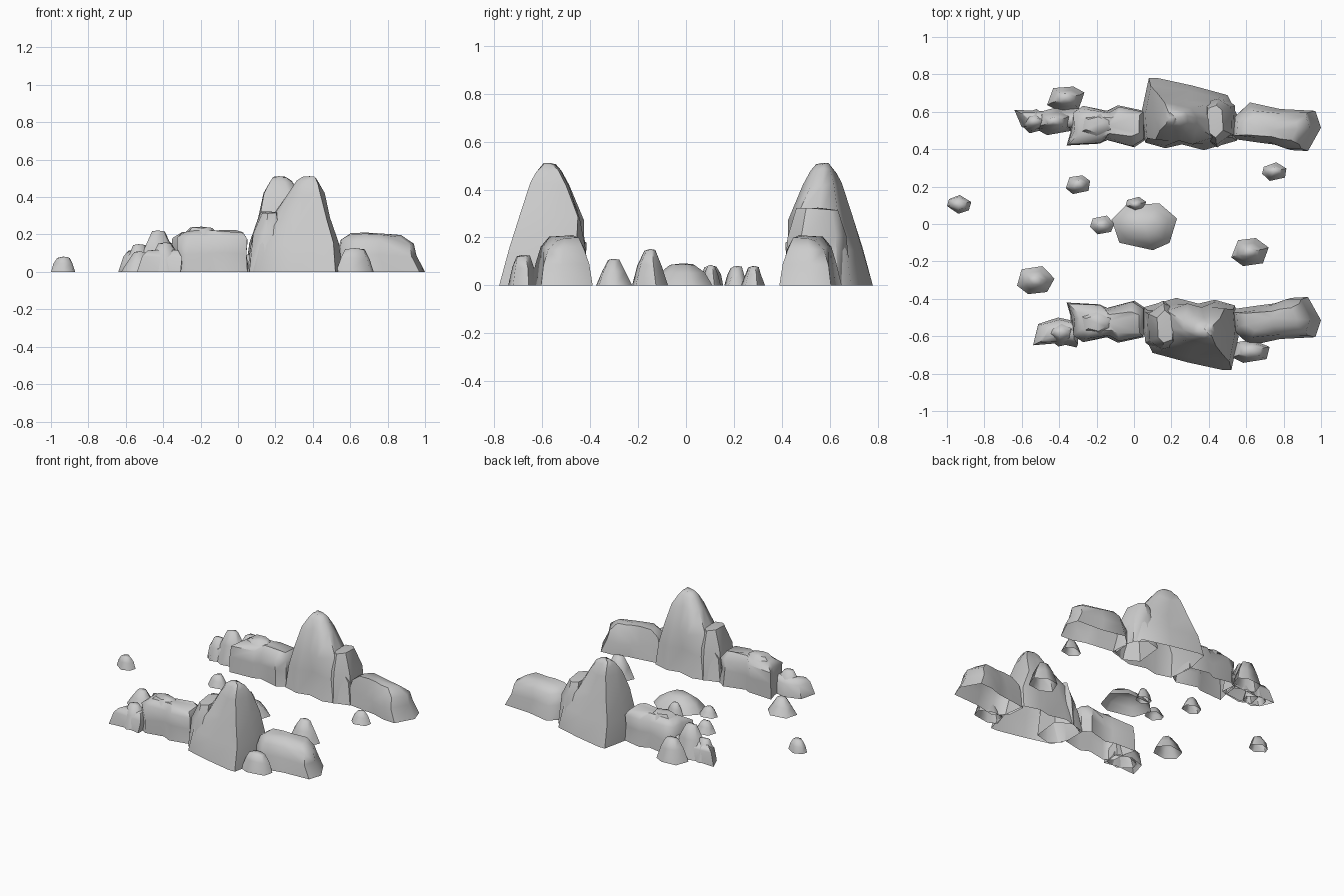
import bpy, bmesh, math, random
from mathutils import Vector

if "Cube" in bpy.data.objects:
    bpy.data.objects.remove(bpy.data.objects["Cube"])


def rock(name, outline, levels, seed=0, jitter=0.008, tilt=0.0, flip=(1, 1), shift=0.0, crease=50):
    """Loft an outline through levels (z, x0, x1, y0, y1); open underneath.
    flip and shift mirror the rock to the opposite ridge."""
    rng = random.Random(seed)
    xs, ys = [p[0] for p in outline], [p[1] for p in outline]
    unit = [((x - min(xs)) / (max(xs) - min(xs)), (y - min(ys)) / (max(ys) - min(ys)))
            for x, y in outline]
    bm = bmesh.new()
    rings = []
    for k, (z, x0, x1, y0, y1) in enumerate(levels):
        ring = []
        for u, v in unit:
            j = [rng.uniform(-jitter, jitter) if k else 0 for _ in range(3)]
            p = Vector((x0 + u * (x1 - x0) + j[0], y0 + v * (y1 - y0) + j[1],
                        z + j[2] + (tilt * (u - 0.5) if k else 0)))
            p.x, p.y = p.x * flip[0] + shift, p.y * flip[1]
            ring.append(bm.verts.new(p))
        rings.append(ring)
    n = len(unit)
    for a, b in zip(rings, rings[1:]):
        for i in range(n):
            bm.faces.new((a[i], a[(i + 1) % n], b[(i + 1) % n], b[i]))
    # slightly domed cap
    top = sum((v.co for v in rings[-1]), Vector()) / n
    tip = bm.verts.new(top + Vector((0, 0, 0.006)))
    for i in range(n):
        bm.faces.new((rings[-1][i], rings[-1][(i + 1) % n], tip))
    if flip[0] * flip[1] < 0:
        bmesh.ops.reverse_faces(bm, faces=bm.faces[:])
    # smooth shading, hard creases kept
    bm.normal_update()
    for f in bm.faces:
        f.smooth = True
    for e in bm.edges:
        e.smooth = e.calc_face_angle(0) < math.radians(crease)
    me = bpy.data.meshes.new(name)
    bm.to_mesh(me)
    bm.free()
    bpy.context.collection.objects.link(bpy.data.objects.new(name, me))


def boulder(name, x, y, wx, wy, h, seed, top=0.35, sides=6, bulge=0.06):
    """Small free-standing stone, tapering to a blunt top."""
    rng = random.Random(seed)
    out = []
    for i in range(sides):
        a = 2 * math.pi * (i + rng.uniform(-0.2, 0.2)) / sides + 0.3
        out.append((math.cos(a), math.sin(a)))
    lv = []
    for f, s in ((0, 1), (0.55, 1 - 0.58 * (1 - top) + bulge), (0.94, top)):
        lv.append((h * f, x - wx * s / 2, x + wx * s / 2, y - wy * s / 2, y + wy * s / 2))
    rock(name, out, lv, seed, 0.004, crease=65)


PEAK = [(.55, .45), (.55, .59), (.50, .69), (.31, .74), (.12, .78), (.07, .78),
        (.03, .60), (.05, .44), (.16, .41), (.25, .43), (.37, .40)]
SHOULDER = [(1, .2), (.95, .8), (.6, 1), (.1, .9), (0, .2), (.5, 0)]
LEFT = [(.05, .45), (.04, .61), (-.10, .64), (-.16, .61), (-.29, .635), (-.35, .60),
        (-.36, .49), (-.38, .42), (-.20, .43), (-.16, .45), (-.01, .41)]
RIGHT = [(1, .52), (.97, .61), (.78, .62), (.62, .655), (.54, .58), (.53, .46),
         (.67, .44), (.75, .43), (.84, .40), (.93, .395)]
END_BASE = [(-.30, .50), (-.31, .62), (-.45, .60), (-.64, .61), (-.60, .51), (-.45, .48)]

# Two ridges: the front one repeats the back one, with its peak turned round
for side, s in (("back", 1), ("front", -1)):
    turn = dict(flip=(s, s), shift=0 if s > 0 else 0.6)
    mirror = dict(flip=(1, s))
    rock(side + "_main_peak", PEAK, [
        (0, .04, .55, .395, .78), (.15, .06, .53, .42, .735), (.28, .10, .42, .43, .69),
        (.42, .14, .33, .49, .65), (.48, .165, .285, .525, .625),
        (.505, .185, .26, .55, .60)], 3, 0.009, **turn)
    rock(side + "_peak_shoulder", SHOULDER, [
        (0, .34, .55, .41, .69), (.20, .36, .52, .43, .67), (.32, .38, .48, .46, .64)],
         5, 0.007, **turn)
    rock(side + "_left_ledge", LEFT, [
        (0, -.36, .06, .41, .635), (.10, -.35, .05, .415, .63), (.18, -.345, .05, .425, .625),
        (.215, -.30, .03, .465, .59)], 8, 0.01, **mirror)
    rock(side + "_ledge_crown", SHOULDER, [
        (.17, -.32, -.08, .45, .60), (.235, -.26, -.14, .49, .57)], 6, 0.006, **mirror)
    rock(side + "_right_ledge", RIGHT, [
        (0, .53, 1, .39, .65), (.09, .54, .955, .405, .635), (.16, .55, .94, .42, .61),
        (.198, .60, .88, .455, .57)], 11, 0.009, tilt=-0.02, **mirror)
    # low foot under the broken end stones
    x0, y0, y1 = (-.64, .49, .62) if s > 0 else (-.54, .50, .66)
    rock(side + "_end_foot", END_BASE, [
        (0, x0, -.30, y0, y1), (.08, x0 + .025, -.30, y0 + .015, y1 - .015),
        (.115, x0 + .06, -.32, y0 + .04, y1 - .04)], 14, 0.008, **mirror)

# Broken stones tapering off the left ends (name, x, y, width, depth, height, top)
END = [("back_end_spire", -.425, .55, .22, .15, .23, .28),
       ("back_end_stone", -.53, .55, .15, .13, .15, .4),
       ("back_side_stone", -.365, .67, .20, .13, .16, .4),
       ("front_end_stone", -.39, -.58, .20, .15, .16, .35),
       ("front_side_stone", .625, -.68, .20, .125, .13, .5)]
# Loose stones on the path between the ridges
LOOSE = [("far_left_stone", -.935, .105, .13, .10, .08, .5),
         ("left_path_stone", -.30, .21, .13, .10, .08, .4),
         ("right_path_stone", .75, .28, .13, .10, .08, .4),
         ("centre_side_stone", -.17, -.005, .13, .10, .06, .4),
         ("centre_back_stone", .01, .105, .11, .08, .085, .4),
         ("tall_path_stone", .62, -.15, .20, .15, .155, .32),
         ("front_path_stone", -.525, -.30, .20, .15, .11, .3)]
for i, (name, x, y, wx, wy, h, top) in enumerate(END + LOOSE):
    boulder(name, x, y, wx, wy, h, i + 20, top)
boulder("centre_flat_rock", .055, -.015, .35, .25, .09, 50, 0.4, 7, 0.1)
